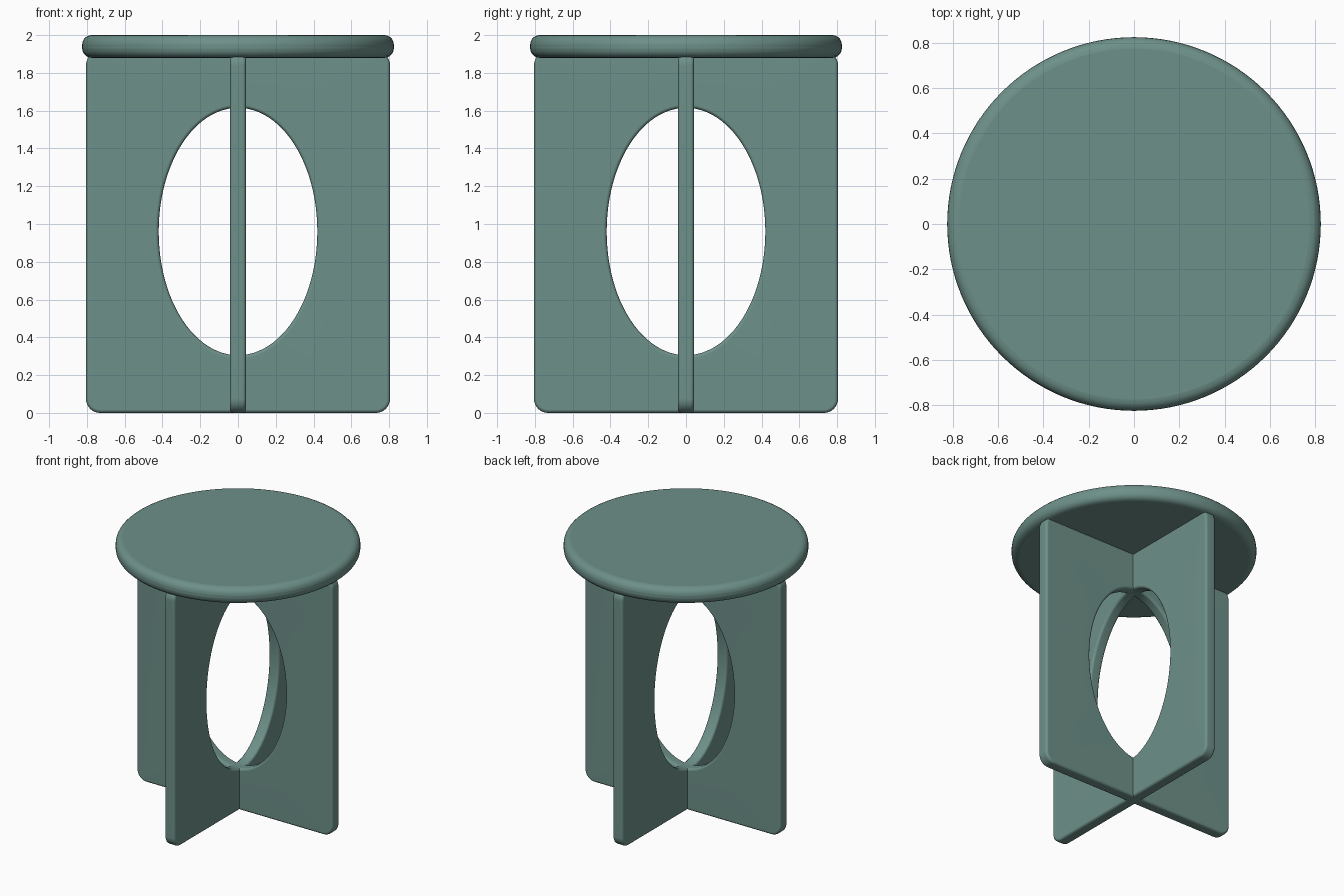
import bpy, bmesh, math

if "Cube" in bpy.data.objects:
    bpy.data.objects.remove(bpy.data.objects["Cube"])

mat = bpy.data.materials.new("muted sage teal")
mat.diffuse_color = (0.155, 0.28, 0.25, 1)
mat.use_nodes = True
mat.node_tree.nodes["Principled BSDF"].inputs["Base Color"].default_value = mat.diffuse_color


def finish(obj):
    """Colour, smooth shading by angle, flat normals on the large faces."""
    obj.data.materials.append(mat)
    bpy.ops.object.select_all(action='DESELECT')
    obj.select_set(True)
    bpy.context.view_layer.objects.active = obj
    bpy.ops.object.shade_smooth_by_angle(angle=math.radians(40))
    wn = obj.modifiers.new("Flat normals", 'WEIGHTED_NORMAL')
    wn.keep_sharp = True


def outer_outline(half_w, z0, z1, r, n):
    """Rounded rectangle as (x, z, normal x, normal z), 12n points."""
    zc, half_h = (z0 + z1) / 2, (z1 - z0) / 2
    quarter = [(half_w, (half_h - r) * i / n, 1, 0) for i in range(n)]
    for i in range(n):
        a = math.pi / 2 * i / n
        c, s = math.cos(a), math.sin(a)
        quarter.append((half_w - r + r * c, half_h - r + r * s, c, s))
    quarter += [((half_w - r) * (1 - i / n), half_h, 0, 1) for i in range(n)]
    # mirrored quarters, going round once
    flip_x = [(-x, z, -a, b) for x, z, a, b in quarter[1:] + [(0, half_h, 0, 1)]][::-1]
    half = quarter + flip_x
    full = half + [(-x, -z, -a, -b) for x, z, a, b in half]
    return [(x, z + zc, a, b) for x, z, a, b in full]


def ellipse_outline(rx, rz, zc, count):
    pts = []
    for i in range(count):
        a = 2 * math.pi * i / count
        nx, nz = math.cos(a) / rx, math.sin(a) / rz
        m = math.hypot(nx, nz)
        pts.append((rx * math.cos(a), zc + rz * math.sin(a), -nx / m, -nz / m))
    return pts


def make_panel(name, rotation):
    t, b, steps = 0.0425, 0.018, 3
    outer = outer_outline(0.805, 0.0, 1.915, 0.075, 8)
    inner = ellipse_outline(0.42, 0.655, 0.96, len(outer))
    # rounded edge section: (inset from outline, y), front to back
    arc = [(b * (1 - math.sin(a)), -t + b * (1 - math.cos(a)))
           for a in (math.pi / 2 * i / steps for i in range(steps + 1))]
    section = arc + [(d, -y) for d, y in reversed(arc)]
    bm = bmesh.new()
    rings = []
    for outline, prof in ((outer, section), (inner, section[::-1])):
        for d, y in prof:
            rings.append([bm.verts.new((x - nx * d, y, z - nz * d))
                          for x, z, nx, nz in outline])
    n = len(outer)
    for k, ring in enumerate(rings):
        nxt = rings[(k + 1) % len(rings)]
        for i in range(n):
            j = (i + 1) % n
            bm.faces.new((ring[i], ring[j], nxt[j], nxt[i]))
    bmesh.ops.recalc_face_normals(bm, faces=bm.faces)
    me = bpy.data.meshes.new(name)
    bm.to_mesh(me)
    bm.free()
    obj = bpy.data.objects.new(name, me)
    bpy.context.collection.objects.link(obj)
    obj.rotation_euler.z = rotation
    finish(obj)


# Two crossed leg panels with oval openings
make_panel("leg_panel_wide", 0)
make_panel("leg_panel_deep", math.pi / 2)

# Round top with a soft rim
bpy.ops.mesh.primitive_cylinder_add(vertices=128, radius=0.825, depth=0.12,
                                    location=(0, 0, 1.94))
top = bpy.context.object
top.name = "round_top"
bev = top.modifiers.new("Soft rim", 'BEVEL')
bev.width = 0.05
bev.segments = 5
bev.limit_method = 'ANGLE'
bev.use_clamp_overlap = False
finish(top)
